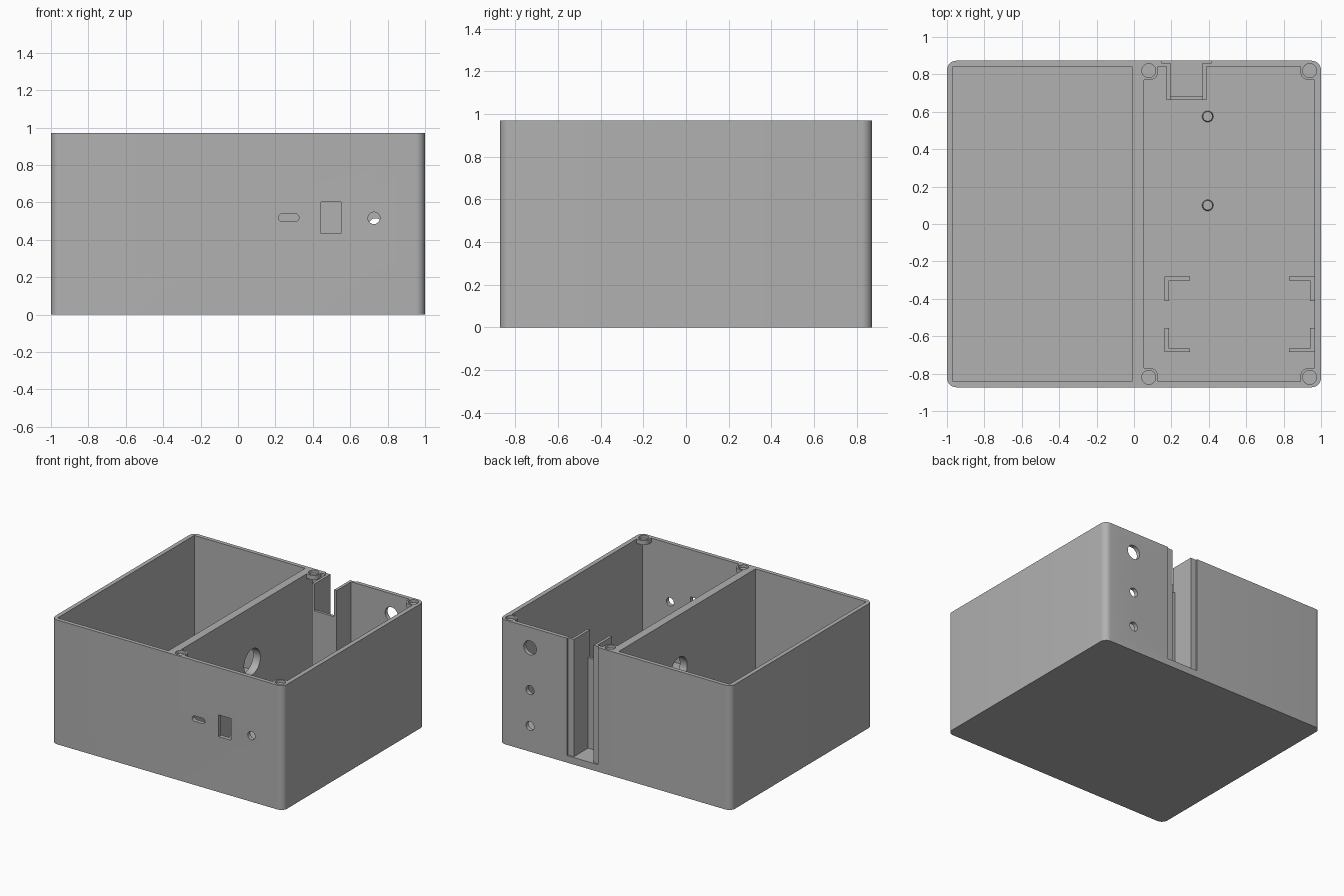
import bpy, bmesh, math
from mathutils import Matrix, Vector

cube = bpy.data.objects.get("Cube")
if cube:
    bpy.data.objects.remove(cube, do_unlink=True)

grey = bpy.data.materials.new("plain grey")
grey.use_nodes = True
grey.diffuse_color = (0.44, 0.44, 0.44, 1)
grey.node_tree.nodes["Principled BSDF"].inputs["Base Color"].default_value = grey.diffuse_color

H, D, FLOOR = 0.97, 0.873, 0.055   # height, half depth, floor thickness
IN = 0.842                         # inner face of front and back walls


def make(name, bm):
    mesh = bpy.data.meshes.new(name)
    bm.to_mesh(mesh)
    bm.free()
    mesh.materials.append(grey)
    obj = bpy.data.objects.new(name, mesh)
    bpy.context.collection.objects.link(obj)
    return obj


def box(name, x0, x1, y0, y1, z0, z1, radius=0, corners=None):
    """Box from its limits; upright edges passing the corners test are rounded."""
    bm = bmesh.new()
    size = Matrix.Diagonal((x1 - x0, y1 - y0, z1 - z0, 1))
    mid = Matrix.Translation(((x0 + x1) / 2, (y0 + y1) / 2, (z0 + z1) / 2))
    bmesh.ops.create_cube(bm, size=1, matrix=mid @ size)
    if radius:
        edges = [e for e in bm.edges
                 if abs(e.verts[0].co.z - e.verts[1].co.z) > 1e-4
                 and (corners is None or corners(e.verts[0].co))]
        bmesh.ops.bevel(bm, geom=edges, offset=radius, segments=8,
                        profile=0.5, affect='EDGES')
    return make(name, bm)


def rod(name, centre, r, length, axis='Z', r_top=None):
    bm = bmesh.new()
    turn = {'X': Matrix.Rotation(math.pi / 2, 4, 'Y'),
            'Y': Matrix.Rotation(math.pi / 2, 4, 'X'),
            'Z': Matrix.Identity(4)}[axis]
    bmesh.ops.create_cone(bm, cap_ends=True, segments=40, radius1=r,
                          radius2=r if r_top is None else r_top, depth=length,
                          matrix=Matrix.Translation(centre) @ turn)
    return make(name, bm)


def combine(target, tool, operation='DIFFERENCE'):
    mod = target.modifiers.new("combine", 'BOOLEAN')
    mod.operation, mod.object, mod.solver = operation, tool, 'EXACT'
    bpy.context.view_layer.objects.active = target
    bpy.ops.object.modifier_apply(modifier=mod.name)
    bpy.data.objects.remove(tool, do_unlink=True)


# Two-compartment case
case = box("case", -1, 1, -D, D, 0, H, radius=0.05)
combine(case, box("cut", -0.967, -0.01, -IN, IN, FLOOR, 1.2))
combine(case, box("cut", 0.053, 0.965, -IN, IN, FLOOR, 1.2))

# Corner bosses at the rim, each with a round recess
for sx in (-1, 1):
    for sy in (-1, 1):
        cx, cy = 0.509 + sx * 0.43, sy * 0.82
        xs = sorted((cx - sx * 0.05, cx + sx * 0.04))
        ys = sorted((cy - sy * 0.05, cy + sy * 0.035))
        inner = lambda co: (co.x - cx) * sx < 0 and (co.y - cy) * sy < 0
        boss = box("boss", *xs, *ys, H - 0.035, H, 0.045, inner)
        combine(case, boss, 'UNION')
        combine(case, rod("cut", (cx, cy, H), 0.037, 0.044))

# Front openings: slot, rectangular port and round hole
combine(case, box("cut", 0.444, 0.55, -1, -0.8, 0.433, 0.602))
combine(case, rod("cut", (0.727, -0.85, 0.516), 0.032, 0.2, 'Y'))
slot = box("cut", 0.237, 0.305, -1, -0.8, 0.497, 0.539)
for x in (0.237, 0.305):
    combine(slot, rod("end", (x, -0.9, 0.518), 0.021, 0.2, 'Y'), 'UNION')
combine(case, slot)

# Round holes in the back wall and the cable hole in the divider
for z, r in ((0.81, 0.055), (0.48, 0.035), (0.2, 0.035)):
    combine(case, rod("cut", (0.735, 0.86, z), r, 0.2, 'Y'))
combine(case, rod("cut", (0.02, 0.1, 0.54), 0.1, 0.2, 'X'))

# Back channel: shallow outside recess and a full opening
combine(case, box("cut", 0.147, 0.415, 0.861, 1, FLOOR, 1.2))
combine(case, box("cut", 0.195, 0.365, 0.8, 1, FLOOR, 1.2))
box("channel_left_wall", 0.365, 0.387, 0.664, IN, FLOOR, H)
box("channel_right_wall", 0.173, 0.195, 0.664, IN, FLOOR, H)
box("channel_inner_wall", 0.195, 0.365, 0.664, 0.685, FLOOR, 0.76)

# Floor pegs
for y in (0.1, 0.575):
    rod("floor_peg", (0.394, y, FLOOR + 0.03), 0.03, 0.06, r_top=0.026)

# L-shaped board brackets
for sx in (-1, 1):
    for sy in (-1, 1):
        ex, ey = 0.564 + sx * 0.4, -0.483 + sy * 0.202
        long_x = sorted((ex, ex - sx * 0.135))
        long_y = sorted((ey, ey - sy * 0.13))
        bracket = box("board_bracket", *long_x, *sorted((ey, ey - sy * 0.02)),
                      FLOOR, FLOOR + 0.1)
        combine(bracket, box("arm", *sorted((ex, ex - sx * 0.024)), *long_y,
                             FLOOR, FLOOR + 0.1), 'UNION')

# Smooth rounded surfaces, keep edges crisp
bpy.ops.object.select_all(action='DESELECT')
for obj in bpy.context.collection.objects:
    if obj.type == 'MESH' and grey.name in obj.data.materials:
        obj.select_set(True)
        bpy.context.view_layer.objects.active = obj
bpy.ops.object.shade_smooth_by_angle(angle=math.radians(30))
